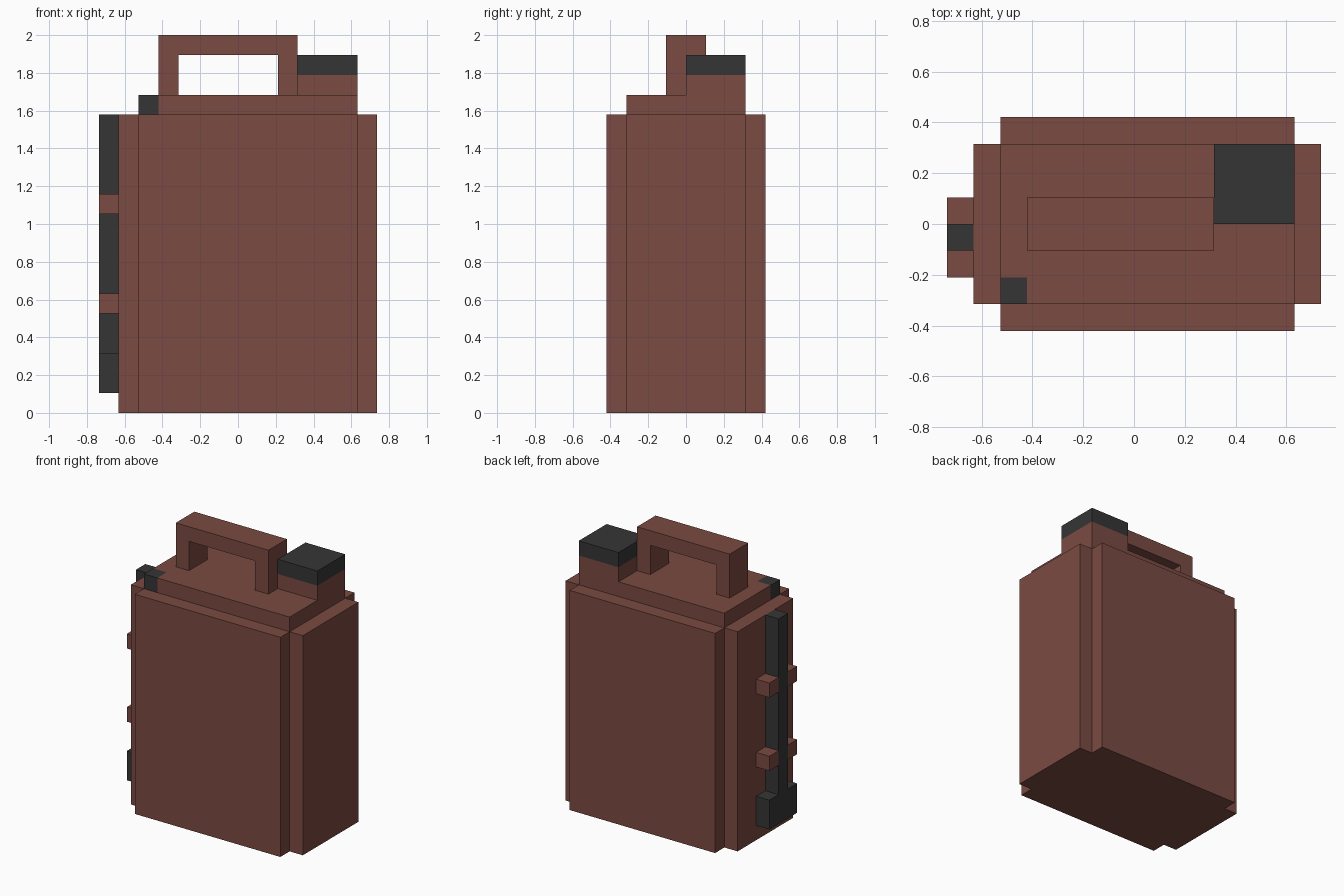
import bpy
import bmesh
from mathutils import Vector

U = 2 / 19  # one block of the model's grid

default = bpy.data.objects.get("Cube")
if default:
    bpy.data.objects.remove(default, do_unlink=True)


def material(name, rgb):
    mat = bpy.data.materials.new(name)
    mat.use_nodes = True
    mat.diffuse_color = (*rgb, 1)
    bsdf = next(n for n in mat.node_tree.nodes if n.type == 'BSDF_PRINCIPLED')
    bsdf.inputs["Base Color"].default_value = (*rgb, 1)
    return mat


BROWN = material("red_brown", (0.195, 0.069, 0.054))
DARK = material("charcoal", (0.036, 0.036, 0.036))


def prism(name, profile, direction, mat):
    """Extrude a closed outline of grid points along a grid direction."""
    bm = bmesh.new()
    face = bm.faces.new([bm.verts.new(Vector(p) * U) for p in profile])
    result = bmesh.ops.extrude_face_region(bm, geom=[face], use_keep_orig=True)
    moved = [g for g in result["geom"] if isinstance(g, bmesh.types.BMVert)]
    bmesh.ops.translate(bm, verts=moved, vec=Vector(direction) * U)
    bmesh.ops.recalc_face_normals(bm, faces=bm.faces)
    mesh = bpy.data.meshes.new(name)
    bm.to_mesh(mesh)
    bm.free()
    mesh.materials.append(mat)
    obj = bpy.data.objects.new(name, mesh)
    bpy.context.collection.objects.link(obj)
    return obj


def box(name, x, y, z, mat):
    """Box from grid ranges."""
    base = [(x[0], y[0], z[0]), (x[1], y[0], z[0]), (x[1], y[1], z[0]), (x[0], y[1], z[0])]
    return prism(name, base, (0, 0, z[1] - z[0]), mat)


# Tank body: a block with notched vertical corners
outline = [(-5, -4), (6, -4), (6, -3), (7, -3), (7, 3), (6, 3),
           (6, 4), (-5, 4), (-5, 3), (-6, 3), (-6, -3), (-5, -3)]
prism("body", [(x, y, 0) for x, y in outline], (0, 0, 15), BROWN)

# Raised top plate, with one corner taken by the dark valve
plate = [(-4, -3), (6, -3), (6, 3), (-5, 3), (-5, -2), (-4, -2)]
prism("top_plate", [(x, y, 15) for x, y in plate], (0, 0, 1), BROWN)
box("corner_valve", (-5, -4), (-3, -2), (15, 16), DARK)

# Carrying handle
arch = [(-4, 16), (-4, 19), (3, 19), (3, 16), (2, 16), (2, 18), (-3, 18), (-3, 16)]
prism("handle", [(x, -1, z) for x, z in arch], (0, 2, 0), BROWN)

# Filler neck and its cap
box("filler_neck", (3, 6), (0, 3), (16, 17), BROWN)
box("filler_cap", (3, 6), (0, 3), (17, 18), DARK)

# Side tube with a wider foot
tube = [(-2, 1), (1, 1), (1, 3), (0, 3), (0, 15), (-1, 15), (-1, 3), (-2, 3)]
prism("side_tube", [(-7, y, z) for y, z in tube], (1, 0, 0), DARK)

# Clips on both sides of the tube
for level, z in (("lower", 5), ("upper", 10)):
    for side, y in (("front", -2), ("back", 0)):
        box(f"{level}_{side}_clip", (-7, -6), (y, y + 1), (z, z + 1), BROWN)
